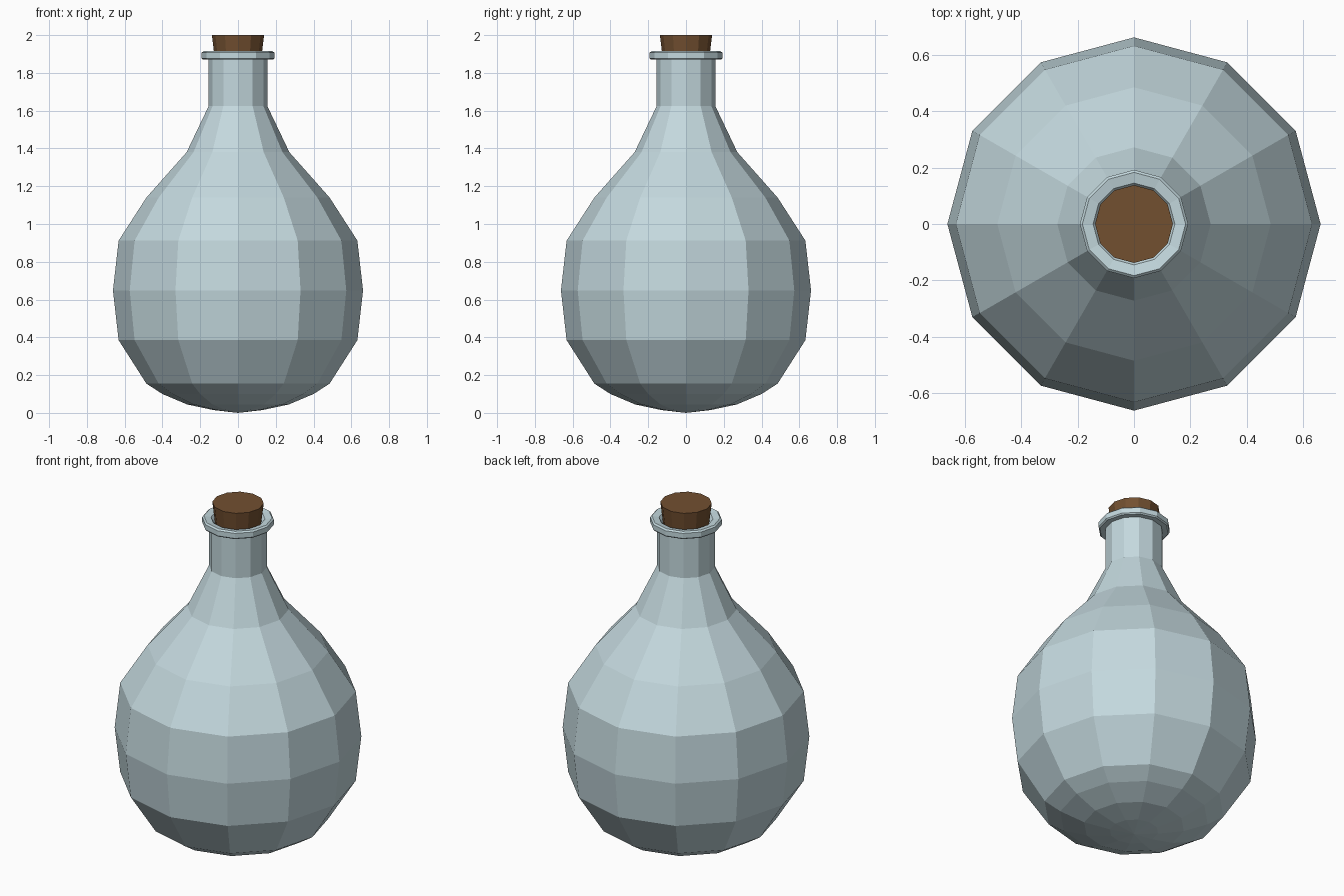
import bpy, bmesh
from math import cos, sin, tau

if "Cube" in bpy.data.objects:
    bpy.data.objects.remove(bpy.data.objects["Cube"])

SIDES = 12


def material(name, color):
    mat = bpy.data.materials.new(name)
    mat.diffuse_color = (*color, 1)
    mat.use_nodes = True
    mat.node_tree.nodes["Principled BSDF"].inputs["Base Color"].default_value = mat.diffuse_color
    return mat


def lathe(name, profile, mat):
    """Turn an (r, z) profile about z; points with r = 0 become poles."""
    bm = bmesh.new()
    rings = []
    for r, z in profile:
        count = SIDES if r > 0 else 1
        rings.append([bm.verts.new((r * cos(tau * i / SIDES), r * sin(tau * i / SIDES), z))
                      for i in range(count)])
    for low, high in zip(rings, rings[1:]):
        for i in range(SIDES):
            j = (i + 1) % SIDES
            corners = [low[i % len(low)], low[j % len(low)],
                       high[j % len(high)], high[i % len(high)]]
            bm.faces.new(list(dict.fromkeys(corners)))
    bmesh.ops.recalc_face_normals(bm, faces=bm.faces)
    mesh = bpy.data.meshes.new(name)
    bm.to_mesh(mesh)
    bm.free()
    mesh.materials.append(mat)
    obj = bpy.data.objects.new(name, mesh)
    bpy.context.collection.objects.link(obj)
    return obj


glass = material("glass", (0.55, 0.69, 0.73))
cork = material("cork", (0.17, 0.08, 0.03))

# Bottle: rounded base, bulb, neck, flared lip and the inside of the mouth
lathe("bottle", [
    (0, 0), (0.13, 0.015), (0.27, 0.045), (0.40, 0.10), (0.485, 0.155),
    (0.632, 0.385), (0.662, 0.648), (0.632, 0.912), (0.485, 1.14),
    (0.272, 1.38), (0.155, 1.625), (0.155, 1.87),
    (0.185, 1.87), (0.192, 1.877), (0.192, 1.907), (0.183, 1.915),
    (0.145, 1.908), (0.125, 1.88), (0.125, 1.75), (0, 1.75),
], glass)

# Tapered stopper pushed into the mouth
lathe("stopper", [(0, 1.79), (0.113, 1.79), (0.138, 2.0), (0, 2.0)], cork)
